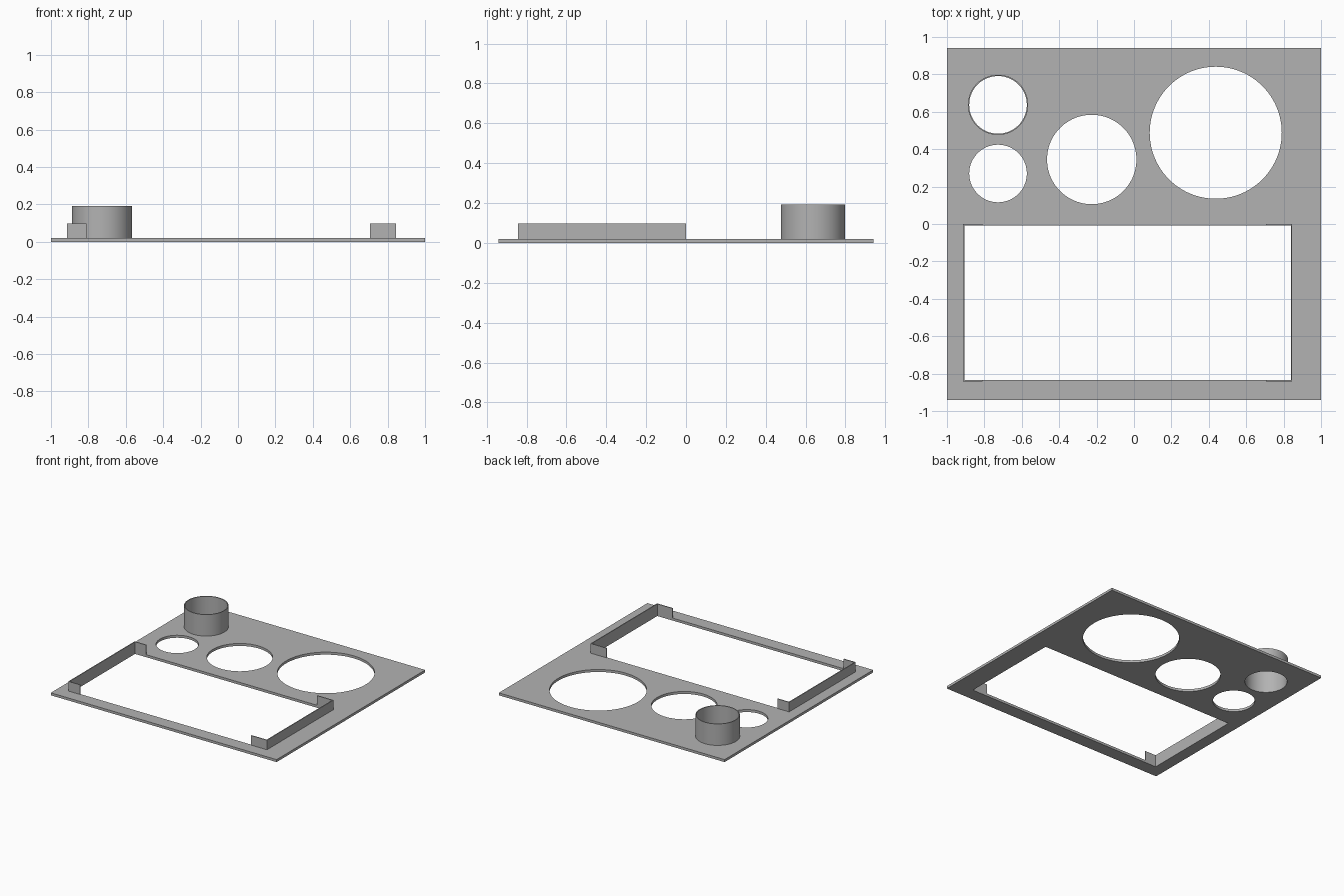
import bpy, bmesh, math

if "Cube" in bpy.data.objects:
    bpy.data.objects.remove(bpy.data.objects["Cube"])

PLATE_TOP = 0.02
WALL_TOP = 0.097
TUBE_TOP = 0.192
SIDES = 96

grey = bpy.data.materials.new("mid_grey")
grey.diffuse_color = (0.45, 0.45, 0.45, 1)
grey.use_nodes = True
grey.node_tree.nodes["Principled BSDF"].inputs["Base Color"].default_value = grey.diffuse_color


def circle(cx, cy, r):
    return [(cx + r * math.cos(2 * math.pi * i / SIDES),
             cy + r * math.sin(2 * math.pi * i / SIDES)) for i in range(SIDES)]


def rect(x0, x1, y0, y1):
    return [(x0, y0), (x1, y0), (x1, y1), (x0, y1)]


def slab(name, loops, z0, z1):
    """Fill an outline with optional holes and extrude it upward."""
    bm = bmesh.new()
    edges = []
    for loop in loops:
        vs = [bm.verts.new((x, y, z0)) for x, y in loop]
        edges += [bm.edges.new((vs[i], vs[(i + 1) % len(vs)])) for i in range(len(vs))]
    bmesh.ops.triangle_fill(bm, edges=edges, use_beauty=True, use_dissolve=False)
    ext = bmesh.ops.extrude_face_region(bm, geom=bm.faces[:], use_keep_orig=True)
    bmesh.ops.translate(bm, vec=(0, 0, z1 - z0),
                        verts=[g for g in ext["geom"] if isinstance(g, bmesh.types.BMVert)])
    bmesh.ops.recalc_face_normals(bm, faces=bm.faces[:])
    me = bpy.data.meshes.new(name)
    bm.to_mesh(me)
    bm.free()
    me.materials.append(grey)
    ob = bpy.data.objects.new(name, me)
    bpy.context.collection.objects.link(ob)
    bpy.ops.object.select_all(action='DESELECT')
    ob.select_set(True)
    bpy.context.view_layer.objects.active = ob
    bpy.ops.object.shade_smooth_by_angle(angle=math.radians(30))
    return ob


# Panel with a rectangular window and four round openings
X0, X1, Y0, Y1, T = -0.914, 0.846, -0.842, 0.0, 0.007
TUBE = (-0.727, 0.637)
slab("panel", [
    rect(-1, 1, -0.94, 0.94),
    rect(X0 + T, X1 - T, Y0 + T, Y1 - T),
    circle(0.437, 0.488, 0.353),
    circle(-0.226, 0.345, 0.239),
    circle(-0.727, 0.27, 0.154),
    circle(*TUBE, 0.154),
], 0, PLATE_TOP)

# Tall round collar
slab("collar", [circle(*TUBE, 0.161), circle(*TUBE, 0.154)], PLATE_TOP, TUBE_TOP)

# C-shaped retaining walls at both ends of the window
for name, outer, inner, tip in (("left_wall", X0, X0 + T, -0.81),
                                ("right_wall", X1, X1 - T, 0.705)):
    slab(name, [[(tip, Y0), (outer, Y0), (outer, Y1), (tip, Y1),
                 (tip, Y1 - T), (inner, Y1 - T), (inner, Y0 + T), (tip, Y0 + T)]],
         PLATE_TOP, WALL_TOP)
